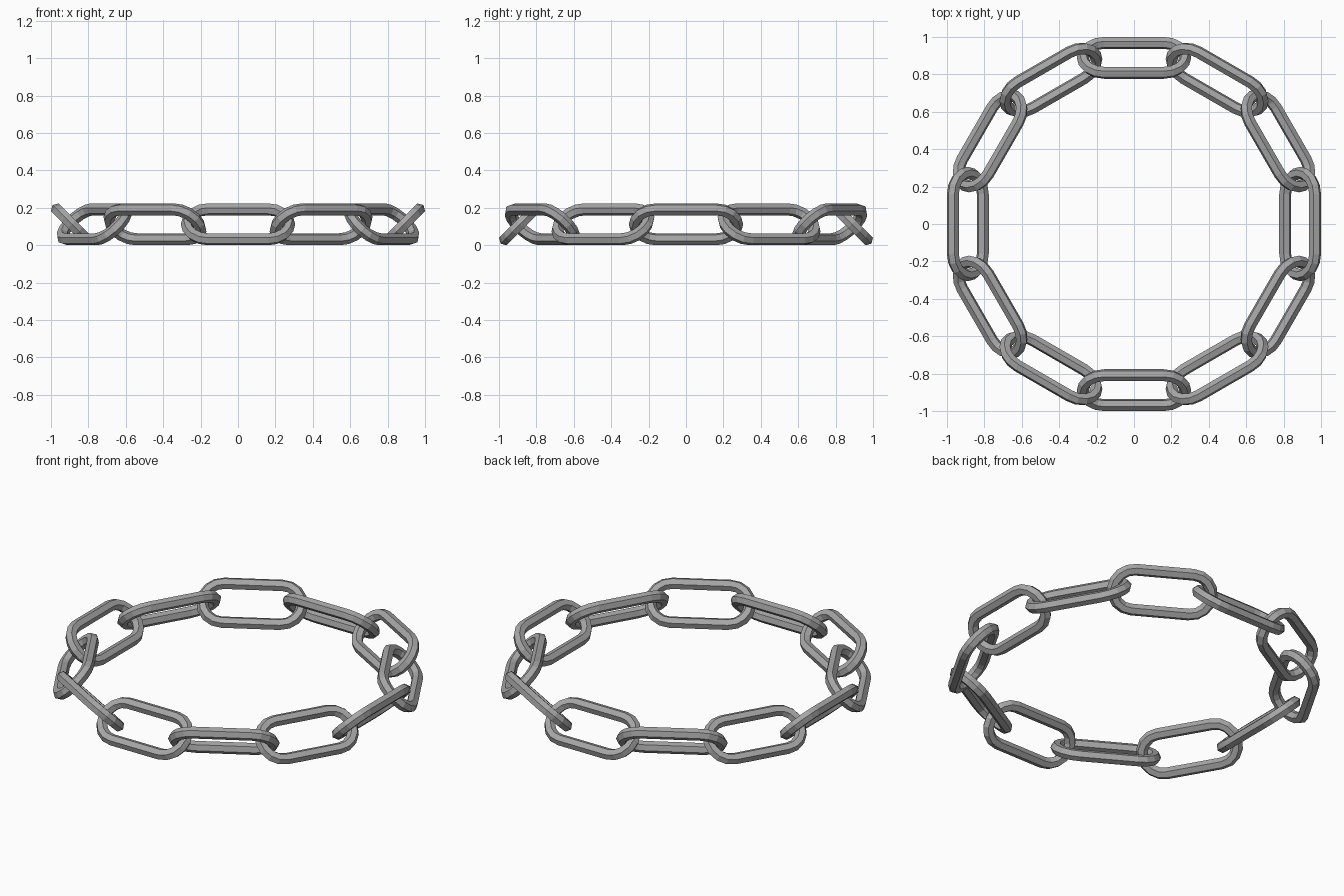
import bpy
import bmesh
from math import sin, cos, pi, radians
from mathutils import Matrix, Vector

LINKS = 12            # links in the ring
BEND = 0.113          # centreline radius of each link end
WIRE = 0.033          # wire radius
STRAIGHT = 0.16       # half length of the straight bars
BEND_STEPS = 8        # segments per half-round end
SIDES = 6             # hexagonal wire
HEIGHT = BEND * cos(pi / 4) + WIRE * cos(radians(15))   # half height when tilted
RING = 1 - HEIGHT     # radius through the link centres

cube = bpy.data.objects.get("Cube")
if cube:
    bpy.data.objects.remove(cube, do_unlink=True)

# Plain grey steel
steel = bpy.data.materials.new("grey_steel")
steel.use_nodes = True
colour = (0.38, 0.38, 0.38, 1)
steel.diffuse_color = colour
steel.node_tree.nodes["Principled BSDF"].inputs["Base Color"].default_value = colour


def link_mesh():
    """Sweep the hexagonal wire around a stadium path, long axis along y."""
    bm = bmesh.new()
    rings = []
    for end in (1, -1):
        for i in range(BEND_STEPS + 1):
            a = pi * i / BEND_STEPS + (0 if end > 0 else pi)
            out = Vector((cos(a), sin(a), 0))
            centre = out * BEND + Vector((0, end * STRAIGHT, 0))
            ring = []
            for s in range(SIDES):
                b = 2 * pi * s / SIDES
                offset = out * cos(b) + Vector((0, 0, sin(b)))
                ring.append(bm.verts.new(centre + offset * WIRE))
            rings.append(ring)
    for k, ring in enumerate(rings):
        following = rings[(k + 1) % len(rings)]
        for s in range(SIDES):
            t = (s + 1) % SIDES
            bm.faces.new((ring[s], following[s], following[t], ring[t]))
    bmesh.ops.recalc_face_normals(bm, faces=bm.faces)
    mesh = bpy.data.meshes.new("chain_link")
    bm.to_mesh(mesh)
    bm.free()
    mesh.materials.append(steel)
    return mesh


# Ring of links, leaning alternately outward and inward
mesh = link_mesh()
for n in range(LINKS):
    lean = radians(-45 if n % 2 == 0 else 45)
    link = bpy.data.objects.new(f"chain_link_{n + 1}", mesh)
    link.matrix_world = (Matrix.Rotation(2 * pi * n / LINKS, 4, 'Z')
                         @ Matrix.Translation((RING, 0, HEIGHT))
                         @ Matrix.Rotation(lean, 4, 'Y'))
    bpy.context.collection.objects.link(link)
